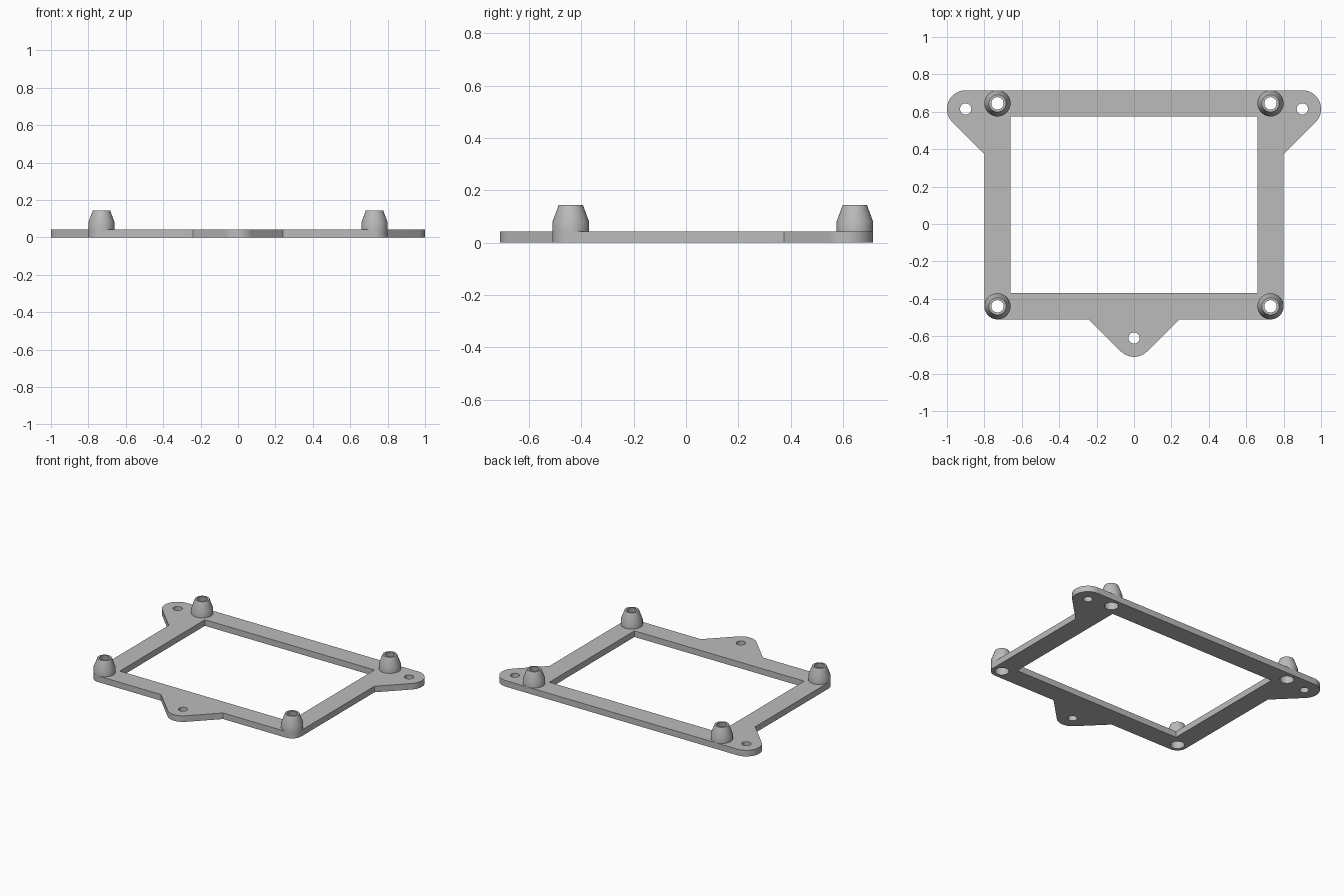
import bpy
import bmesh
from math import cos, sin, pi, radians

if "Cube" in bpy.data.objects:
    bpy.data.objects.remove(bpy.data.objects["Cube"], do_unlink=True)

THICK, TOP, SHOULDER = 0.043, 0.145, 0.08
POST_R, BORE_R, TIP_BORE_R = 0.07, 0.045, 0.033
POST_X, BACK_Y, FRONT_Y = 0.73, 0.645, -0.44
EAR_X, EAR_Y, TAB_Y, LUG_R, SCREW_R = 0.9, 0.615, -0.61, 0.1, 0.03

grey = bpy.data.materials.new("light_grey")
grey.use_nodes = True
grey.diffuse_color = (0.5, 0.5, 0.5, 1)
grey.node_tree.nodes["Principled BSDF"].inputs["Base Color"].default_value = (0.5, 0.5, 0.5, 1)


def arc(cx, cy, r, start, end, steps=12):
    angles = [radians(start + (end - start) * i / steps) for i in range(steps + 1)]
    return [(cx + r * cos(a), cy + r * sin(a)) for a in angles]


def circle(cx, cy, r):
    return arc(cx, cy, r, 0, 360, 40)[:-1]


def smooth(obj):
    bpy.ops.object.select_all(action="DESELECT")
    obj.select_set(True)
    bpy.context.view_layer.objects.active = obj
    bpy.ops.object.shade_smooth_by_angle(angle=radians(25))


# Right half of the plate outline, front tab to back ear, then mirrored
edge_y = FRONT_Y - POST_R
edge_x = POST_X + POST_R
tab = arc(0, TAB_Y, LUG_R, -90, -45)
ear = arc(EAR_X, EAR_Y, LUG_R, -45, 90, 24)
half = tab + [(tab[-1][0] + edge_y - tab[-1][1], edge_y)]
half += arc(POST_X, FRONT_Y, POST_R, -90, 0)
half += [(edge_x, ear[0][1] - (ear[0][0] - edge_x))] + ear
outline = half + [(-x, y) for x, y in reversed(half[1:])]

# Window, post bores and screw holes
posts = [(sx * POST_X, y) for sx in (-1, 1) for y in (FRONT_Y, BACK_Y)]
in_x = POST_X - POST_R
loops = [outline, [(-in_x, -0.37), (in_x, -0.37), (in_x, 0.575), (-in_x, 0.575)]]
loops += [circle(x, y, BORE_R) for x, y in posts]
loops += [circle(x, y, SCREW_R) for x, y in ((0, TAB_Y), (EAR_X, EAR_Y), (-EAR_X, EAR_Y))]

# Plate: filled flat curve with thickness, turned into a mesh
curve = bpy.data.curves.new("mounting_plate", "CURVE")
curve.dimensions = "2D"
curve.fill_mode = "BOTH"
curve.extrude = THICK / 2
for loop in loops:
    spline = curve.splines.new("POLY")
    spline.points.add(len(loop) - 1)
    for point, (x, y) in zip(spline.points, loop):
        point.co = (x, y, THICK / 2, 1)
    spline.use_cyclic_u = True
temp = bpy.data.objects.new("plate_curve", curve)
bpy.context.collection.objects.link(temp)
graph = bpy.context.evaluated_depsgraph_get()
mesh = bpy.data.meshes.new_from_object(temp.evaluated_get(graph))
bpy.data.objects.remove(temp, do_unlink=True)
bm = bmesh.new()
bm.from_mesh(mesh)
for v in bm.verts:
    v.co.z = THICK if v.co.z > THICK / 2 - 0.001 and abs(v.co.z) > THICK * 0.4 else 0
bmesh.ops.remove_doubles(bm, verts=bm.verts, dist=0.0002)
bmesh.ops.recalc_face_normals(bm, faces=bm.faces)
bm.to_mesh(mesh)
bm.free()
mesh.materials.clear()
mesh.materials.append(grey)
plate = bpy.data.objects.new("mounting_plate", mesh)
bpy.context.collection.objects.link(plate)
smooth(plate)

# Hollow tapered posts, lathed from one profile
profile = [(POST_R, THICK), (POST_R, SHOULDER), (0.046, TOP),
           (TIP_BORE_R, TOP), (BORE_R, SHOULDER), (BORE_R, THICK)]
for (x, y), name in zip(posts, ("front_right", "back_right", "front_left", "back_left")):
    bm = bmesh.new()
    verts = [bm.verts.new((r, 0, z)) for r, z in profile]
    edges = [bm.edges.new(pair) for pair in zip(verts, verts[1:])]
    bmesh.ops.spin(bm, geom=verts + edges, cent=(0, 0, 0), axis=(0, 0, 1),
                   angle=2 * pi, steps=40, use_merge=True)
    bmesh.ops.remove_doubles(bm, verts=bm.verts, dist=0.0002)
    bmesh.ops.recalc_face_normals(bm, faces=bm.faces)
    # The tip must face up
    tip = max(bm.faces, key=lambda f: f.calc_center_median().z)
    if tip.normal.z < 0:
        bmesh.ops.reverse_faces(bm, faces=bm.faces)
    mesh = bpy.data.meshes.new("post_" + name)
    bm.to_mesh(mesh)
    bm.free()
    mesh.materials.append(grey)
    post = bpy.data.objects.new("post_" + name, mesh)
    post.location = (x, y, 0)
    bpy.context.collection.objects.link(post)
    smooth(post)
